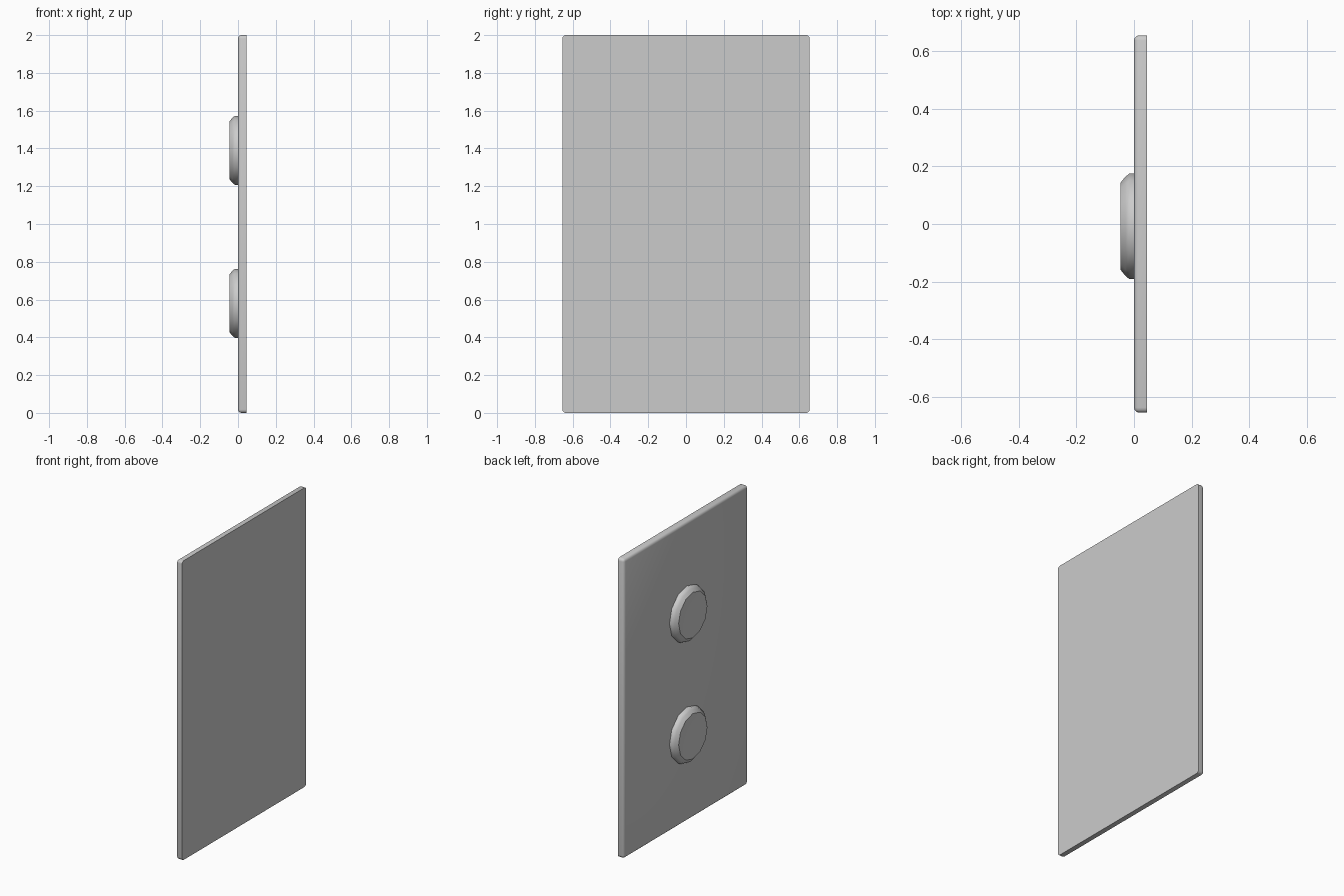
import bpy, bmesh, math
from mathutils import Matrix

cube = bpy.data.objects.get("Cube")
if cube:
    bpy.data.objects.remove(cube, do_unlink=True)

grey = bpy.data.materials.new("plain grey")
grey.use_nodes = True
grey.diffuse_color = (0.6, 0.6, 0.6, 1)
grey.node_tree.nodes["Principled BSDF"].inputs["Base Color"].default_value = (0.6, 0.6, 0.6, 1)


def add_object(name, bm, angle):
    bmesh.ops.recalc_face_normals(bm, faces=bm.faces)
    mesh = bpy.data.meshes.new(name)
    bm.to_mesh(mesh)
    bm.free()
    mesh.materials.append(grey)
    obj = bpy.data.objects.new(name, mesh)
    bpy.context.collection.objects.link(obj)
    bpy.ops.object.select_all(action='DESELECT')
    obj.select_set(True)
    bpy.context.view_layer.objects.active = obj
    bpy.ops.object.shade_smooth_by_angle(angle=math.radians(angle))
    return obj


# Thin wall plate: the rim facing -x is rounded, the +x face keeps a crisp edge
THICK, WIDTH, HEIGHT = 0.045, 1.31, 2.0
bm = bmesh.new()
bmesh.ops.create_cube(bm, size=1, matrix=Matrix.Translation((THICK / 2, 0, HEIGHT / 2))
                      @ Matrix.Diagonal((THICK, WIDTH, HEIGHT, 1)))
rounded = [e for e in bm.edges if min(v.co.x for v in e.verts) < THICK / 2]
bmesh.ops.bevel(bm, geom=rounded, offset=0.018, segments=3, profile=0.5, affect='EDGES')
add_object("plate", bm, 35)

# Round push buttons with a chamfered rim and a shallow dished face
PROFILE = [(0.183, 0.005), (0.183, -0.016), (0.172, -0.030), (0.152, -0.046)]
SIDES = 12


def add_button(name, y, z):
    bm = bmesh.new()
    rings = []
    for radius, x in PROFILE:
        angles = [2 * math.pi * i / SIDES for i in range(SIDES)]
        rings.append([bm.verts.new((x, y + radius * math.cos(a), z + radius * math.sin(a)))
                      for a in angles])
    dish = bm.verts.new((-0.028, y, z))
    for i in range(SIDES):
        j = (i + 1) % SIDES
        for low, high in zip(rings, rings[1:]):
            bm.faces.new((low[i], low[j], high[j], high[i]))
        bm.faces.new((rings[-1][i], rings[-1][j], dish))
    bm.faces.new(rings[0])
    add_object(name, bm, 40)


add_button("upper_button", -0.008, 1.39)
add_button("lower_button", -0.008, 0.58)
